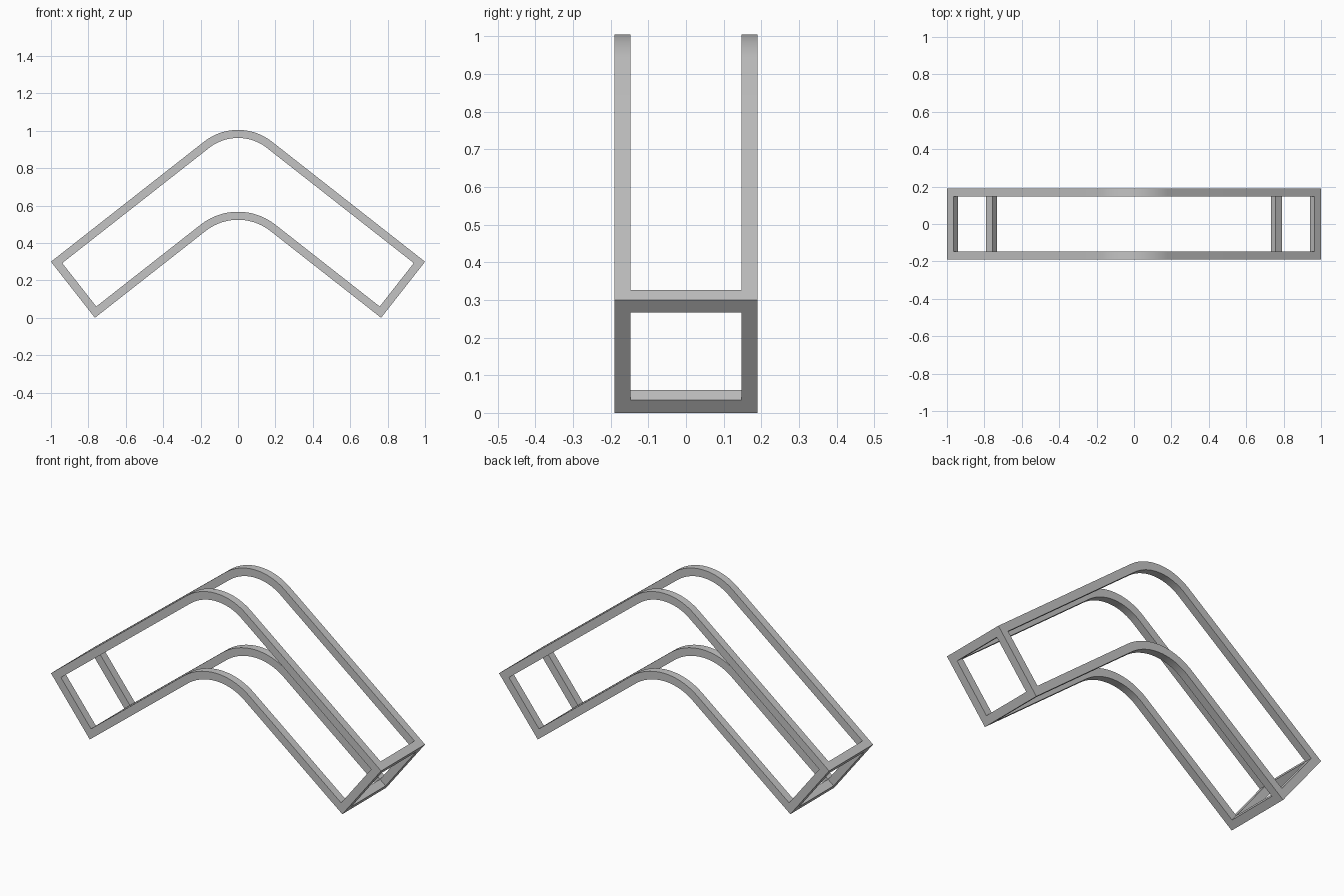
import bpy
import bmesh
from math import cos, sin, radians
from mathutils import Vector

cube = bpy.data.objects.get("Cube")
if cube:
    bpy.data.objects.remove(cube, do_unlink=True)

ANGLE = radians(38.1)      # slope of the arms
BAR = 0.043                # square bar thickness
HALF_DEPTH = 0.19
END_LENGTH = 0.381
UPPER_RADIUS, LOWER_RADIUS = 0.293, 0.28
STEPS = 20

along = Vector((-cos(ANGLE), sin(ANGLE)))   # up the right arm
across = Vector((sin(ANGLE), cos(ANGLE)))   # up the right end
low_corner = Vector((0.765, 0))
high_corner = low_corner + across * END_LENGTH

grey = bpy.data.materials.new("light_grey")
grey.use_nodes = True
colour = (0.55, 0.55, 0.55, 1)
grey.diffuse_color = colour
grey.node_tree.nodes["Principled BSDF"].inputs["Base Color"].default_value = colour


def mirrored(p):
    return Vector((-p.x, p.y))


def bend(corner, radius):
    """Arc from right to left, tangent to both arms leaving the corner."""
    peak = corner.y + corner.x * sin(ANGLE) / cos(ANGLE)
    centre = Vector((0, peak - radius / cos(ANGLE)))
    turns = [ANGLE * (1 - 2 * i / STEPS) for i in range(STEPS + 1)]
    return [centre + radius * Vector((sin(a), cos(a))) for a in turns]


def outline(inset):
    high = high_corner + (along - across) * inset
    low = low_corner + (along + across) * inset
    upper = bend(high, UPPER_RADIUS - inset)
    lower = bend(low, LOWER_RADIUS + inset)
    return [high, *upper, mirrored(high), mirrored(low), *reversed(lower), low]


def extrude_quads(name, quads, y0, y1):
    """Turn flat x-z quads into a solid between two depths."""
    bm = bmesh.new()
    for quad in quads:
        bm.faces.new([bm.verts.new((p.x, y0, p.y)) for p in quad])
    bmesh.ops.remove_doubles(bm, verts=bm.verts, dist=0.0001)
    result = bmesh.ops.extrude_face_region(bm, geom=bm.faces[:], use_keep_orig=True)
    moved = [g for g in result["geom"] if isinstance(g, bmesh.types.BMVert)]
    bmesh.ops.translate(bm, verts=moved, vec=(0, y1 - y0, 0))
    bmesh.ops.recalc_face_normals(bm, faces=bm.faces)
    mesh = bpy.data.meshes.new(name)
    bm.to_mesh(mesh)
    bm.free()
    mesh.materials.append(grey)
    obj = bpy.data.objects.new(name, mesh)
    bpy.context.collection.objects.link(obj)
    bpy.ops.object.select_all(action="DESELECT")
    obj.select_set(True)
    bpy.context.view_layer.objects.active = obj
    bpy.ops.object.shade_smooth_by_angle(angle=radians(30))


# Bent side frames, front and back
outer, inner = outline(0), outline(BAR)
count = len(outer)
ring = [(outer[i], outer[(i + 1) % count], inner[(i + 1) % count], inner[i])
        for i in range(count)]
inside = HALF_DEPTH - BAR
extrude_quads("front_frame", ring, -HALF_DEPTH, -inside)
extrude_quads("back_frame", ring, inside, HALF_DEPTH)

# Square cross bars joining the frames at each end corner
for level, corner, inward in (("upper", high_corner, -across), ("lower", low_corner, across)):
    a, b = along * BAR, inward * BAR
    square = [corner, corner + a, corner + a + b, corner + b]
    extrude_quads("left_" + level + "_cross_bar", [square], -inside, inside)
    extrude_quads("right_" + level + "_cross_bar", [[mirrored(p) for p in square]],
                  -inside, inside)
